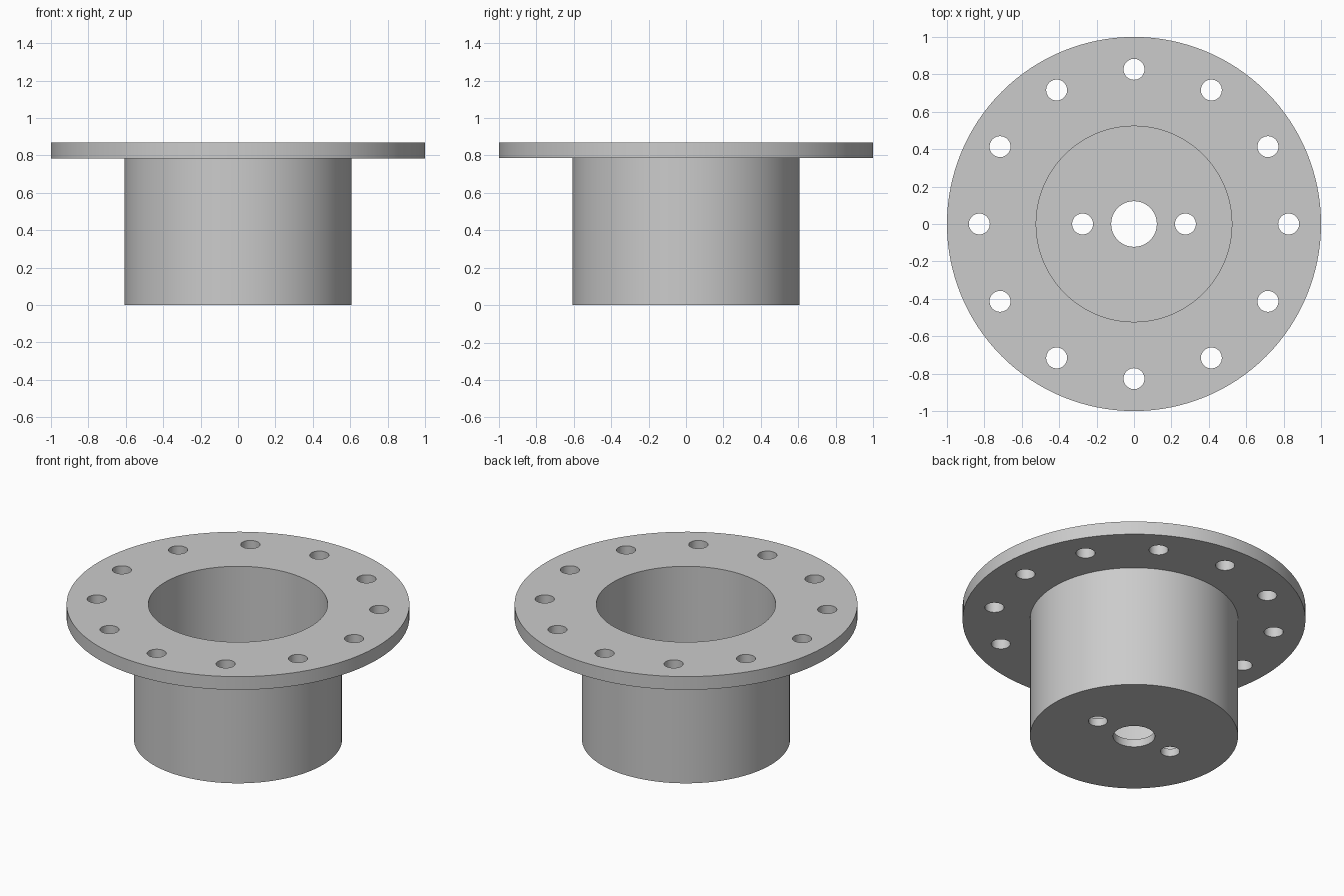
import bpy
import bmesh
from math import cos, sin, pi, radians

cube = bpy.data.objects.get("Cube")
if cube:
    bpy.data.objects.remove(cube, do_unlink=True)

HEIGHT = 0.87
FLANGE_UNDERSIDE = 0.785
FLOOR = 0.05
BODY_R, BORE_R, CENTRE_R = 0.607, 0.523, 0.122
BOLT_R = 0.056
SEGMENTS = 128

grey = bpy.data.materials.new("plain grey")
grey.use_nodes = True
colour = (0.6, 0.6, 0.6, 1)
grey.diffuse_color = colour
grey.node_tree.nodes["Principled BSDF"].inputs["Base Color"].default_value = colour


def lathe(name, profile):
    """Revolve a closed (radius, z) profile around the z axis."""
    bm = bmesh.new()
    rings = []
    for i in range(SEGMENTS):
        a = 2 * pi * i / SEGMENTS
        rings.append([bm.verts.new((r * cos(a), r * sin(a), z)) for r, z in profile])
    n = len(profile)
    for i, ring in enumerate(rings):
        after = rings[(i + 1) % SEGMENTS]
        for j in range(n):
            k = (j + 1) % n
            bm.faces.new((ring[j], after[j], after[k], ring[k]))
    bmesh.ops.recalc_face_normals(bm, faces=bm.faces)
    mesh = bpy.data.meshes.new(name)
    bm.to_mesh(mesh)
    bm.free()
    obj = bpy.data.objects.new(name, mesh)
    bpy.context.collection.objects.link(obj)
    return obj


# Flanged cup with an open bore and a pierced floor
cup = lathe("flanged_cup", [
    (CENTRE_R, 0), (BODY_R, 0), (BODY_R, FLANGE_UNDERSIDE), (1, FLANGE_UNDERSIDE),
    (1, HEIGHT), (BORE_R, HEIGHT), (BORE_R, FLOOR), (CENTRE_R, FLOOR)])
cup.data.materials.append(grey)

# Drill positions: twelve around the flange, two through the floor
holes = [(0.827 * cos(i * pi / 6), 0.827 * sin(i * pi / 6), HEIGHT) for i in range(12)]
holes += [(side * 0.275, 0, FLOOR) for side in (-1, 1)]

bm = bmesh.new()
for x, y, z in holes:
    drill = bmesh.ops.create_cone(bm, cap_ends=True, segments=48,
                                  radius1=BOLT_R, radius2=BOLT_R, depth=0.3)
    bmesh.ops.translate(bm, verts=drill["verts"], vec=(x, y, z))
mesh = bpy.data.meshes.new("hole_cutter")
bm.to_mesh(mesh)
bm.free()
mesh.materials.append(grey)
cutter = bpy.data.objects.new("hole_cutter", mesh)
bpy.context.collection.objects.link(cutter)

# Cut the holes, then remove the cutter
cut = cup.modifiers.new("bolt_holes", "BOOLEAN")
cut.operation = "DIFFERENCE"
cut.solver = "EXACT"
cut.object = cutter
bpy.ops.object.select_all(action="DESELECT")
bpy.context.view_layer.objects.active = cup
cup.select_set(True)
bpy.ops.object.modifier_apply(modifier=cut.name)
bpy.data.objects.remove(cutter, do_unlink=True)

bpy.ops.object.shade_smooth_by_angle(angle=radians(30))
